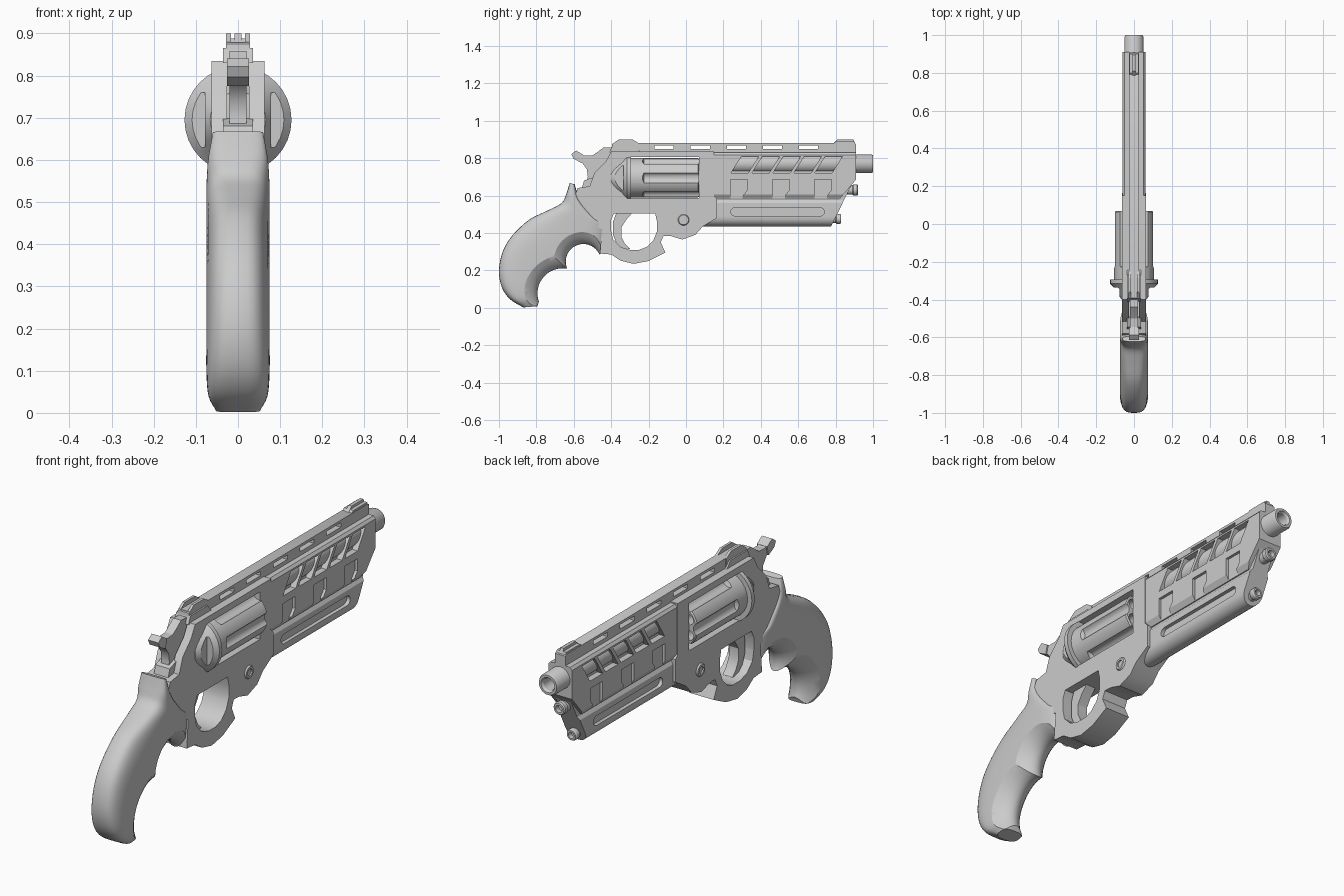
import bpy, bmesh, math
from mathutils import Vector

if "Cube" in bpy.data.objects:
    bpy.data.objects.remove(bpy.data.objects["Cube"])


def finish(name, bm):
    bmesh.ops.remove_doubles(bm, verts=bm.verts, dist=1e-5)
    bmesh.ops.recalc_face_normals(bm, faces=bm.faces)
    me = bpy.data.meshes.new(name)
    bm.to_mesh(me)
    bm.free()
    ob = bpy.data.objects.new(name, me)
    bpy.context.collection.objects.link(ob)
    return ob


def loft(name, rings):
    bm = bmesh.new()
    vs = [[bm.verts.new(p) for p in r] for r in rings]
    n = len(vs[0])
    for a, b in zip(vs, vs[1:]):
        for i in range(n):
            bm.faces.new((a[i], a[(i + 1) % n], b[(i + 1) % n], b[i]))
    bm.faces.new(vs[0])
    bm.faces.new(vs[-1])
    return finish(name, bm)


def prism(name, pts, x0, x1):
    """Side profile (y, z) extruded across x."""
    return loft(name, [[(x, y, z) for y, z in pts] for x in (x0, x1)])


def box(name, x0, x1, y0, y1, z0, z1):
    return prism(name, [(y0, z0), (y1, z0), (y1, z1), (y0, z1)], x0, x1)


def lathe(name, pts, centre, axis='Y', n=32):
    """Profile (radius, distance along axis) revolved about Y or X."""
    bm = bmesh.new()
    cx, cy, cz = centre
    rings = []
    for r, t in pts:
        ring = []
        for i in range(n):
            c, s = r * math.cos(math.tau * i / n), r * math.sin(math.tau * i / n)
            ring.append(bm.verts.new((cx + c, cy + t, cz + s) if axis == 'Y'
                                     else (cx + t, cy + c, cz + s)))
        rings.append(ring)
    for a, b in zip(rings, rings[1:]):
        for i in range(n):
            bm.faces.new((a[i], a[(i + 1) % n], b[(i + 1) % n], b[i]))
    return finish(name, bm)


def section(name, pts, y0, y1, slant):
    """Cross-section (x, z) run along y; front end trimmed by the line slant."""
    ob = loft(name, [[(x, y, z) for x, z in pts] for y in (y0, y1)])
    (ya, za), (yb, zb) = slant
    bm = bmesh.new()
    bm.from_mesh(ob.data)
    bmesh.ops.bisect_plane(bm, geom=bm.verts[:] + bm.edges[:] + bm.faces[:],
                           plane_co=(0, ya, za), plane_no=(0, zb - za, ya - yb),
                           clear_outer=True)
    bmesh.ops.holes_fill(bm, edges=[e for e in bm.edges if e.is_boundary], sides=0)
    bpy.data.objects.remove(ob)
    return finish(name, bm)


def cut(ob, cutter):
    m = ob.modifiers.new("cut", 'BOOLEAN')
    m.operation, m.solver, m.object = 'DIFFERENCE', 'EXACT', cutter
    bpy.context.view_layer.objects.active = ob
    bpy.ops.object.modifier_apply(modifier=m.name)
    bpy.data.objects.remove(cutter)


def cut_sides(ob, pts, depth_x):
    for s in (-1, 1):
        cut(ob, prism("cutter", pts, s * depth_x, s * 0.2))


# Frame with trigger guard
frame = prism("frame", [
    (.15, .835), (-.40, .835), (-.43, .78), (-.49, .72), (-.515, .65), (-.58, .64),
    (-.59, .61), (-.57, .54), (-.48, .43), (-.45, .42), (-.46, .29), (-.40, .285),
    (-.35, .252), (-.28, .235), (-.20, .25), (-.11, .295), (-.135, .35), (-.12, .385),
    (-.08, .383), (-.02, .365), (.05, .39), (.09, .435), (.165, .48), (.165, .585),
    (.15, .60)], -.063, .063)
cut(frame, box("cutter", -.2, .2, -.30, .07, .588, .805))
cut(frame, prism("cutter", [(-.385, .505), (-.165, .505), (-.155, .46), (-.155, .41),
    (-.175, .36), (-.21, .325), (-.25, .31), (-.30, .31), (-.35, .325), (-.39, .365),
    (-.40, .41), (-.40, .47)], -.2, .2))
cut(frame, prism("cutter", [(-.7, .665), (-.37, .665), (-.37, .9), (-.7, .9)], -.026, .026))

# Trigger and hammer
prism("trigger", [(-.28, .515), (-.32, .47), (-.345, .43), (-.345, .38), (-.325, .34),
    (-.30, .315), (-.33, .31), (-.37, .34), (-.39, .39), (-.39, .46), (-.37, .515)],
    -.025, .025)
prism("hammer", [(-.38, .855), (-.44, .858), (-.47, .835), (-.50, .815), (-.545, .813),
    (-.585, .838), (-.61, .82), (-.60, .80), (-.555, .775), (-.53, .74), (-.525, .70),
    (-.535, .65), (-.37, .65)], -.02, .02)
prism("hammer_spur", [(-.55, .818), (-.587, .841), (-.613, .822), (-.602, .797),
    (-.56, .775)], -.026, .026)
prism("hammer_base", [(-.49, .70), (-.545, .68), (-.56, .63), (-.49, .63)], -.036, .036)

# Recoil shield behind the cylinder
shield = lathe("recoil_shield", [(0, -.41), (.066, -.40), (.082, -.375), (.10, -.345),
    (.127, -.315), (.127, -.295), (0, -.295)], (0, 0, .695))
cut_sides(shield, [(-.45, .63), (-.335, .63), (-.335, .76), (-.45, .76)], .078)

# Fluted cylinder with chambers
cyl = lathe("cylinder", [(0, -.296), (.105, -.296), (.105, .064), (.10, .07), (0, .07)],
            (0, 0, .695), n=48)
for i in range(6):
    for r, d, y0, a in ((.032, .118, -.24, 0), (.024, .072, .0, math.pi / 6)):
        a += i * math.pi / 3
        cut(cyl, lathe("cutter", [(0, y0), (r, y0 + .015), (r, .2), (0, .2)],
                       (d * math.cos(a), 0, .695 + d * math.sin(a)), n=16))

# Barrel shroud with slanted windows and lower notches
shroud = section("barrel_shroud", [(-.05, .83), (.05, .83), (.06, .818), (.06, .605),
    (.045, .58), (-.045, .58), (-.06, .605), (-.06, .818)], .14, .91,
    ((.82, .58), (.93, .71)))
for i in range(5):
    y = .297 + .112 * i
    cut_sides(shroud, [(y, .81), (y + .092, .81), (y + .035, .72), (y - .057, .72)], .032)
for y in (.238, .463, .688):
    cut_sides(shroud, [(y, .685), (y + .09, .685), (y + .09, .63), (y + .065, .598),
                       (y + .065, .56), (y, .56)], .047)

# Barrel and the two rod ends below it
lathe("barrel", [(0, .93), (.028, .93), (.028, .99), (.034, 1), (.045, 1), (.05, .99),
                 (.05, .14), (0, .14)], (0, 0, .77))
for name, y, z, r in (("upper_rod", .92, .63, .03), ("lower_rod", .83, .475, .026)):
    lathe(name, [(0, y - .02), (r * .5, y - .02), (r * .55, y), (r * .85, y), (r, y - .006),
                 (r, y - .025), (r * .85, y - .03), (r * .85, y - .12), (0, y - .12)],
          (0, 0, z), n=24)

# Under-barrel lug with rounded bottom and a long side groove
arc = [(.05 * math.cos(a), .485 + .05 * math.sin(a))
       for a in (math.pi + math.pi * i / 12 for i in range(13))]
lug = section("under_lug", [(.05, .56), (.04, .575), (.04, .70), (-.04, .70), (-.04, .575),
              (-.05, .56)] + arc, .08, .95, ((.775, .435), (.907, .70)))
groove = []
for yc, a0 in ((.718, -90), (.262, 90)):
    groove += [(yc + .022 * math.cos(math.radians(a0 + 22.5 * i)),
                .513 + .022 * math.sin(math.radians(a0 + 22.5 * i))) for i in range(9)]
cut_sides(lug, groove, .033)

# Top rail with slots
rail = prism("top_rail", [(-.39, .82), (.91, .82), (.91, .875), (.90, .88), (-.39, .88)],
             -.026, .026)
for i in range(5):
    y = -.168 + .193 * i
    cut(rail, box("cutter", -.1, .1, y, y + .102, .848, .868))

# Sights
rear = prism("rear_sight", [(-.40, .835), (-.395, .875), (-.36, .90), (-.285, .90),
             (-.25, .878), (-.25, .835)], -.029, .029)
cut(rear, box("cutter", -.017, .017, -.5, 0, .878, 1))
prism("rear_sight_base", [(-.41, .83), (-.395, .865), (-.27, .865), (-.24, .83)], -.036, .036)
prism("front_sight", [(.785, .878), (.81, .90), (.895, .90), (.905, .878)], -.008, .008)
prism("front_sight_base", [(.785, .875), (.80, .888), (.90, .888), (.905, .875)], -.024, .024)

# Frame pin on both sides
for s in (-1, 1):
    lathe("frame_pin", [(0, s * .06), (.016, s * .06), (.016, s * .07), (.026, s * .07),
                        (.03, s * .064), (.03, s * .05), (0, s * .05)],
          (0, -.013, .47), 'X', 24)

# Grip: lofted between back edge and front edge
back = [(-.622, .668), (-.64, .61), (-.665, .56), (-.74, .52), (-.84, .47), (-.93, .385),
        (-.98, .30), (-1, .20), (-.985, .11), (-.94, .045), (-.87, .002)]
front = [(-.595, .66), (-.565, .57), (-.48, .475), (-.43, .435), (-.445, .30),
         (-.545, .26), (-.63, .215), (-.70, .15), (-.755, .085), (-.785, .035), (-.795, .008)]
half = [.06, .072] + [.075] * 7 + [.07, .052]


def spline(pts, sub=4):
    p = [Vector(q) for q in pts]
    p = [2 * p[0] - p[1]] + p + [2 * p[-1] - p[-2]]
    out = []
    for i in range(1, len(p) - 2):
        a, b, c, d = p[i - 1:i + 3]
        for k in range(sub):
            t = k / sub
            out.append(.5 * (2 * b + (c - a) * t + (2 * a - 5 * b + 4 * c - d) * t * t
                             + (3 * b - a - 3 * c + d) * t ** 3))
    return out + [p[-2]]


rings = []
for b, f, (w, _) in zip(spline(back), spline(front), spline([(h, 0) for h in half])):
    ring = []
    for i in range(40):
        c, s = math.cos(math.tau * i / 40), math.sin(math.tau * i / 40)
        u = math.copysign(abs(c) ** .62, c)
        q = (b + f) / 2 + (f - b) / 2 * u
        ring.append((w * math.copysign(abs(s) ** .62, s), q.x, q.y))
    rings.append(ring)
grip = loft("grip", rings)

# Flared finger scoops
for y, z, r, flare in ((-.66, .077, .134, .07), (-.549, .247, .094, .065)):
    xs = [-.09 + .015 * i for i in range(13)]
    prof = [(0, xs[0])] + [(r + flare * (x / .075) ** 2, x) for x in xs] + [(0, xs[-1])]
    cut(grip, lathe("cutter", prof, (0, y, z), 'X', 48))

# Smooth curved parts, keep edges crisp
bpy.ops.object.select_all(action='SELECT')
bpy.context.view_layer.objects.active = grip
bpy.ops.object.shade_smooth_by_angle(angle=math.radians(30))
